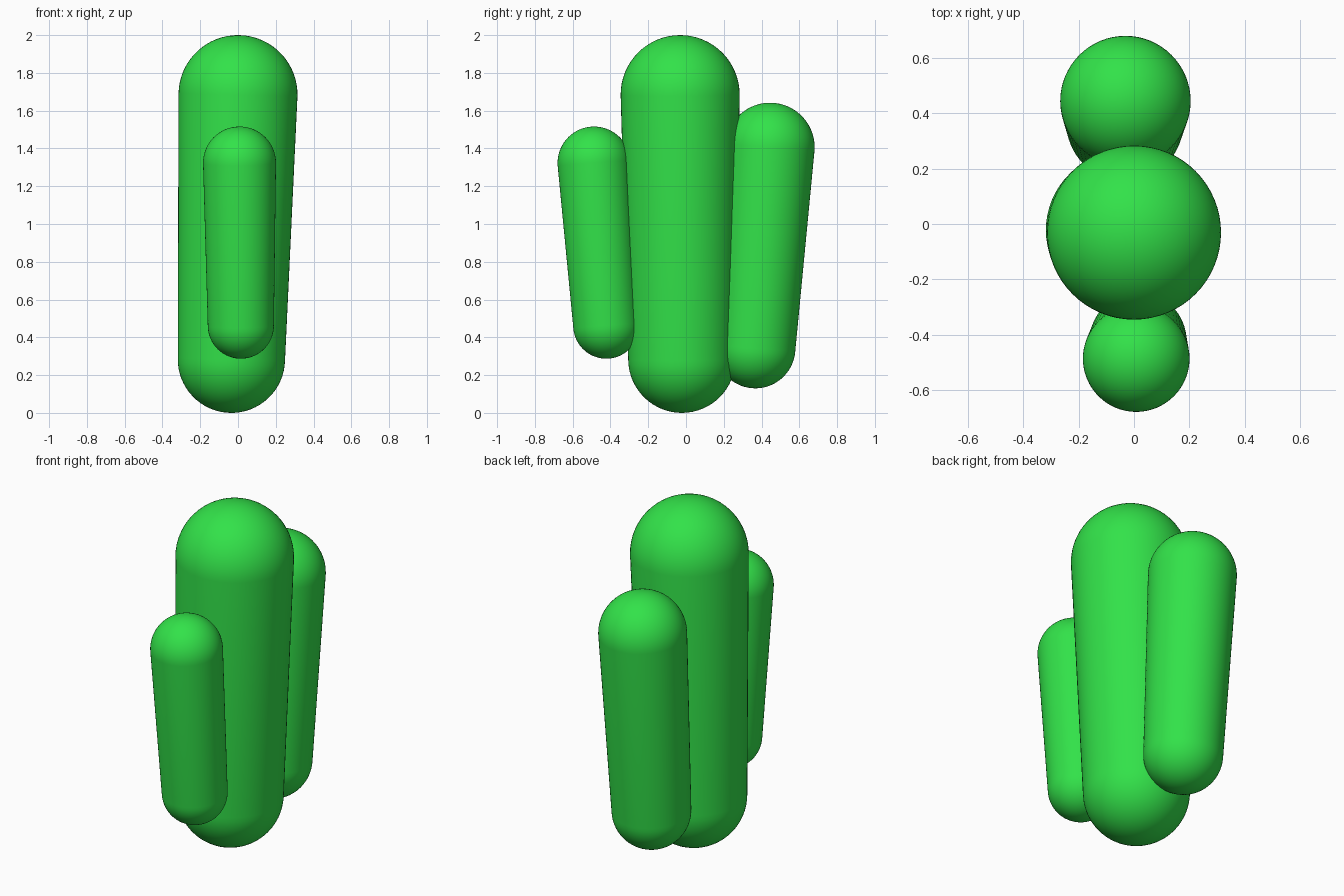
import bpy, bmesh, math
from mathutils import Vector

if "Cube" in bpy.data.objects:
    bpy.data.objects.remove(bpy.data.objects["Cube"])

green = bpy.data.materials.new("bright green")
green.diffuse_color = (0.032, 0.76, 0.067, 1)
green.use_nodes = True
green.node_tree.nodes["Principled BSDF"].inputs["Base Color"].default_value = green.diffuse_color

SIDES, RINGS = 64, 16


def tapered_capsule(name, bottom, r_bottom, top, r_top):
    """Round-ended column between two sphere centres."""
    bottom, top = Vector(bottom), Vector(top)
    axis = top - bottom
    turn = Vector((0, 0, 1)).rotation_difference(axis)
    # Half profile: bottom dome, straight taper, top dome
    profile = []
    for i in range(RINGS + 1):
        a = math.pi / 2 * (i / RINGS - 1)
        profile.append((r_bottom * math.cos(a), r_bottom * math.sin(a)))
    for i in range(RINGS + 1):
        a = math.pi / 2 * i / RINGS
        profile.append((r_top * math.cos(a), axis.length + r_top * math.sin(a)))

    bm = bmesh.new()
    verts = [bm.verts.new((r, 0, h)) for r, h in profile]
    edges = [bm.edges.new(pair) for pair in zip(verts, verts[1:])]
    bmesh.ops.spin(bm, geom=verts + edges, cent=(0, 0, 0), axis=(0, 0, 1),
                   angle=math.tau, steps=SIDES, use_merge=True)
    bmesh.ops.remove_doubles(bm, verts=bm.verts, dist=1e-5)
    bmesh.ops.recalc_face_normals(bm, faces=bm.faces)
    for v in bm.verts:
        v.co = turn @ v.co + bottom
    for f in bm.faces:
        f.smooth = True
    mesh = bpy.data.meshes.new(name)
    bm.to_mesh(mesh)
    bm.free()
    mesh.materials.append(green)
    obj = bpy.data.objects.new(name, mesh)
    bpy.context.collection.objects.link(obj)
    return obj


# Tall middle column with a shorter one in front and one behind
tapered_capsule("main_stem", (-0.035, -0.022, 0.284), 0.284, (0, -0.031, 1.685), 0.315)
tapered_capsule("front_stem", (0.015, -0.422, 0.462), 0.175, (0.008, -0.487, 1.323), 0.193)
tapered_capsule("back_stem", (-0.033, 0.367, 0.342), 0.212, (-0.031, 0.445, 1.406), 0.236)
